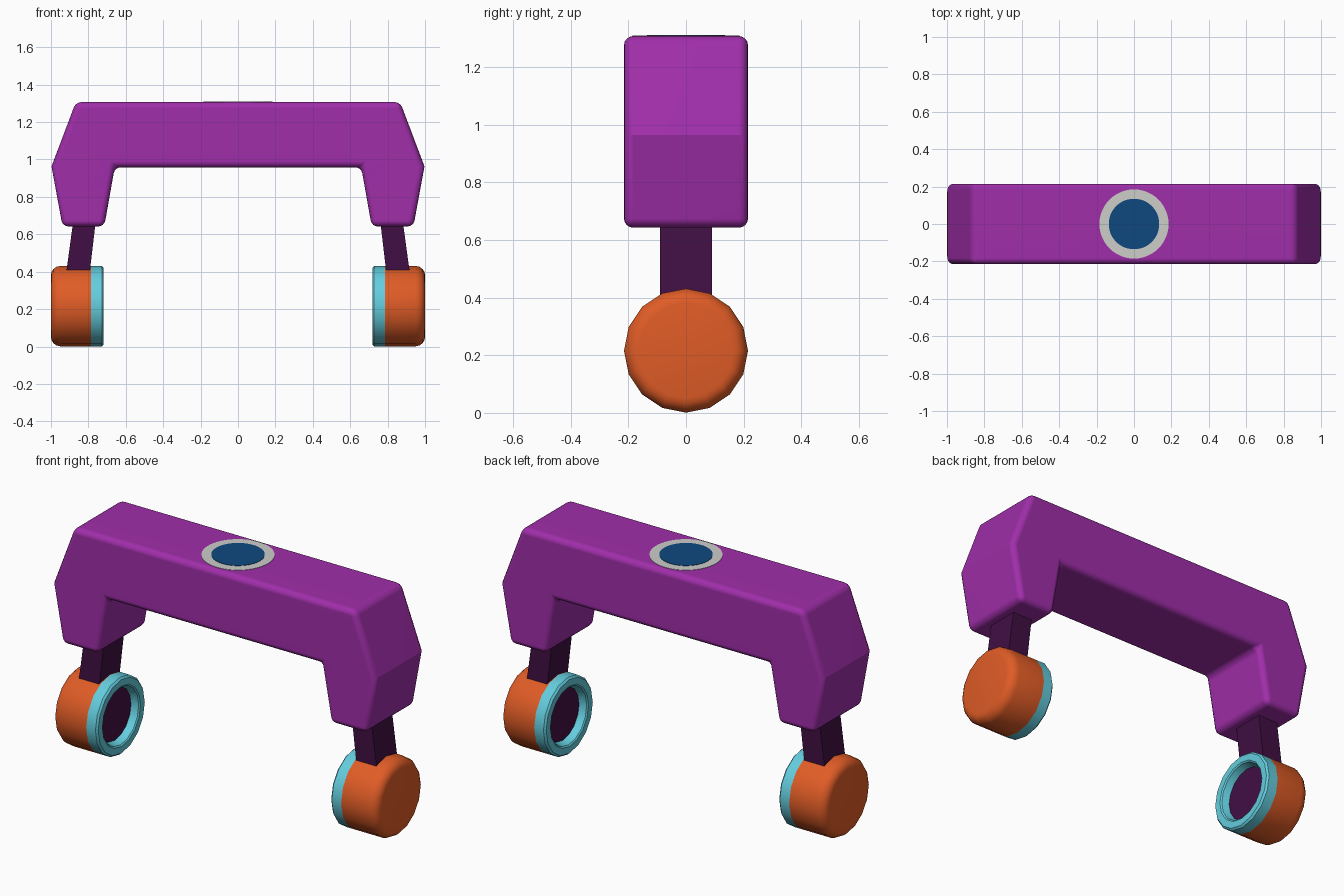
import bpy, bmesh, math

if "Cube" in bpy.data.objects:
    bpy.data.objects.remove(bpy.data.objects["Cube"])


def material(name, rgb):
    lin = [(c / 255 / 12.92) if c / 255 <= 0.04045 else ((c / 255 + 0.055) / 1.055) ** 2.4 for c in rgb]
    m = bpy.data.materials.new(name)
    m.diffuse_color = (*lin, 1)
    m.use_nodes = True
    m.node_tree.nodes["Principled BSDF"].inputs["Base Color"].default_value = m.diffuse_color
    return m


PURPLE = material("purple", (160, 46, 170))
DARK = material("dark purple", (64, 15, 68))
ORANGE = material("orange", (224, 92, 38))
CYAN = material("light cyan", (100, 205, 222))
GREY = material("light grey", (205, 205, 202))
BLUE = material("deep blue", (14, 73, 128))


def finish(name, bm, mat, angle=28):
    bmesh.ops.recalc_face_normals(bm, faces=bm.faces)
    me = bpy.data.meshes.new(name)
    bm.to_mesh(me)
    bm.free()
    ob = bpy.data.objects.new(name, me)
    bpy.context.collection.objects.link(ob)
    me.materials.append(mat)
    bpy.ops.object.select_all(action='DESELECT')
    ob.select_set(True)
    bpy.context.view_layer.objects.active = ob
    bpy.ops.object.shade_smooth_by_angle(angle=math.radians(angle))
    return ob


def prism(points, half_y, bevel=0):
    """Extrude an x-z outline along y, rounding the sharp edges."""
    bm = bmesh.new()
    f = bm.faces.new([bm.verts.new((x, -half_y, z)) for x, z in points])
    geo = bmesh.ops.extrude_face_region(bm, geom=[f])["geom"]
    bmesh.ops.translate(bm, vec=(0, 2 * half_y, 0),
                        verts=[v for v in geo if isinstance(v, bmesh.types.BMVert)])
    bmesh.ops.recalc_face_normals(bm, faces=bm.faces)
    if bevel:
        edges = [e for e in bm.edges if e.calc_face_angle(0) > math.radians(32)]
        bmesh.ops.bevel(bm, geom=edges, offset=bevel, segments=4, profile=0.5, affect='EDGES')
    return bm


def lathe(profile, center_z, side, sides=16):
    """Revolve (x, radius) points around an axle along x; radius 0 closes an end."""
    bm = bmesh.new()
    rings = []
    for x, r in profile:
        rings.append([bm.verts.new((side * x, r * math.cos(a), center_z + r * math.sin(a)))
                      for a in (2 * math.pi * i / sides for i in range(sides))])
    for a, b in zip(rings, rings[1:]):
        for i in range(sides):
            j = (i + 1) % sides
            bm.faces.new((a[i], a[j], b[j], b[i]))
    bm.faces.new(rings[0])
    bm.faces.new(rings[-1])
    return bm


# Bridge-shaped body
half = [(0.867, 1.307), (0.997, 0.963), (0.938, 0.642), (0.715, 0.642), (0.659, 0.958)]
outline = half + [(-x, z) for x, z in reversed(half)]
body = finish("body", prism(outline, 0.215, 0.032), PURPLE, 26)
wn = body.modifiers.new("flat face normals", 'WEIGHTED_NORMAL')
wn.keep_sharp = True

# Struts and wheels on both sides
WZ, R = 0.216, 0.215
for side, label in ((-1, "left"), (1, "right")):
    strut = [(0.757, 0.70), (0.877, 0.70), (0.923, 0.36), (0.797, 0.36)]
    finish(label + "_strut", prism([(side * x, z) for x, z in strut], 0.09), DARK)

    # Outer wheel with a rounded rim
    finish(label + "_wheel", lathe([(0.785, R), (0.95, R), (0.971, 0.210), (0.988, 0.197),
                                    (0.997, 0.182), (1.0, 0.165)], WZ, side), ORANGE)

    # Inner ring with a recessed opening
    finish(label + "_wheel_ring", lathe([(0.786, R), (0.728, R), (0.718, 0.205), (0.718, 0.168),
                                         (0.724, 0.160), (0.765, 0.147)], WZ, side), CYAN)

    # Dark hub plate at the bottom of the recess
    finish(label + "_hub", lathe([(0.766, 0.146), (0.761, 0.146)], WZ, side), DARK)


# Round badge on the top
def disc(name, radius, z0, z1, mat):
    bm = bmesh.new()
    bmesh.ops.create_cone(bm, cap_ends=True, segments=48, radius1=radius, radius2=radius, depth=z1 - z0)
    bmesh.ops.translate(bm, vec=(0, 0, (z0 + z1) / 2), verts=bm.verts)
    finish(name, bm, mat)


disc("top_ring", 0.185, 1.304, 1.309, GREY)
disc("top_disc", 0.135, 1.305, 1.311, BLUE)
